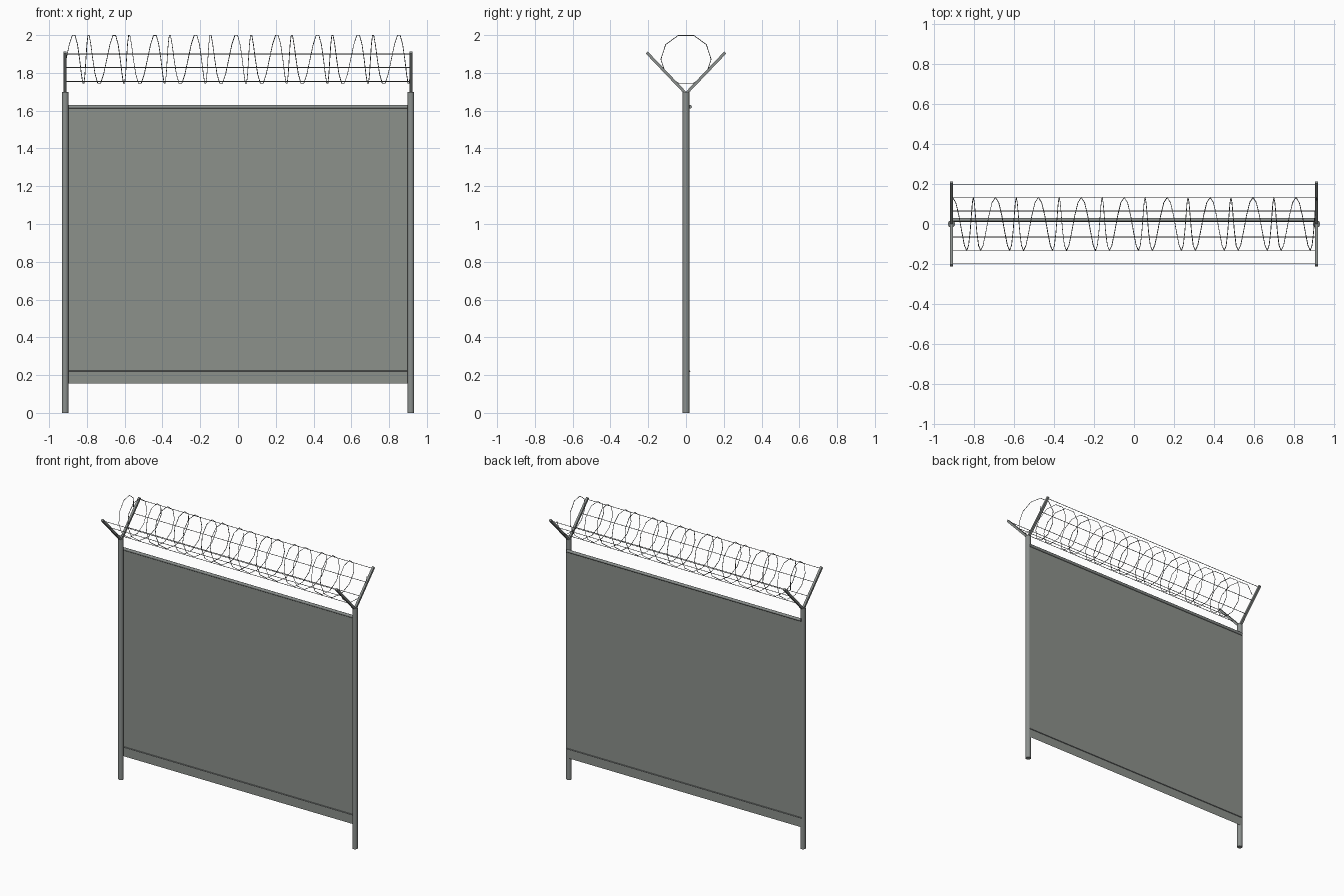
import bpy, math
from mathutils import Vector

if "Cube" in bpy.data.objects:
    bpy.data.objects.remove(bpy.data.objects["Cube"])


def material(name, rgb):
    m = bpy.data.materials.new(name)
    m.diffuse_color = (*rgb, 1)
    m.use_nodes = True
    m.node_tree.nodes["Principled BSDF"].inputs["Base Color"].default_value = m.diffuse_color
    return m


GALV = material("galvanised_grey", (0.26, 0.28, 0.27))
MESH = material("mesh_grey", (0.265, 0.285, 0.26))
WIRE = material("dark_wire", (0.20, 0.21, 0.21))


def finish(name, mat, smooth=True):
    ob = bpy.context.object
    ob.name = name
    ob.data.materials.append(mat)
    if smooth:
        bpy.ops.object.shade_smooth_by_angle(angle=math.radians(40))
    return ob


def rod(name, a, b, r, sides, mat):
    """Cylinder between two points."""
    a, b = Vector(a), Vector(b)
    d = b - a
    bpy.ops.mesh.primitive_cylinder_add(vertices=sides, radius=r, depth=d.length,
                                        location=(a + b) / 2)
    bpy.context.object.rotation_euler = d.to_track_quat('Z', 'Y').to_euler()
    return finish(name, mat)


X = 0.915       # post positions
PY = 0.019      # mesh hangs on the back of the posts

for sx, side in ((-1, "left"), (1, "right")):
    # Posts
    rod(f"post_{side}", (sx * X, 0, 0), (sx * X, 0, 1.70), 0.018, 16, GALV)
    # V-shaped arms on each post
    for sy, face in ((-1, "front"), (1, "back")):
        a, b = Vector((sx * X, 0, 1.69)), Vector((sx * X, sy * 0.208, 1.908))
        d = b - a
        bpy.ops.mesh.primitive_cube_add(size=1, location=(a + b) / 2)
        ob = bpy.context.object
        ob.scale = (0.015, 0.015, d.length)
        ob.rotation_euler = (math.atan2(-d.y, d.z), 0, 0)
        finish(f"arm_{side}_{face}", GALV, False)

# Mesh panel
bpy.ops.mesh.primitive_plane_add(size=1, location=(0, PY, 0.8925),
                                 rotation=(math.pi / 2, 0, 0))
bpy.context.object.scale = (2 * X, 1.475, 1)
finish("mesh_panel", MESH, False)

# Top rail and bottom tension wire
rod("top_rail", (-X, 0.021, 1.62), (X, 0.021, 1.62), 0.010, 12, GALV)
rod("tension_wire", (-X, PY, 0.22), (X, PY, 0.22), 0.004, 8, WIRE)

# Straight wires strung between the arms
for sy, face in ((-1, "front"), (1, "back")):
    for i, (y, z) in enumerate(((0.065, 1.755), (0.132, 1.828), (0.200, 1.900))):
        rod(f"strand_{face}_{i + 1}", (-X, sy * y, z), (X, sy * y, z), 0.002, 6, WIRE)

# Coil: ten segments per turn, loops gathered in pairs
curve = bpy.data.curves.new("wire_coil", 'CURVE')
curve.dimensions = '3D'
curve.bevel_depth = 0.002
curve.bevel_resolution = 0
pts = []
for i in range(171):
    k = -1 + 0.4 * i                      # quarter turns
    ang = math.pi / 2 * (k + 1)
    x = -0.8844 + 0.0269 * k + 0.019 * math.sin(math.pi / 4 * (k - 6.9))
    pts.append((x, 0.133 * math.cos(ang), 1.872 + 0.133 * math.sin(ang)))
sp = curve.splines.new('POLY')
sp.points.add(len(pts) - 1)
for p, co in zip(sp.points, pts):
    p.co = (*co, 1)
coil = bpy.data.objects.new("wire_coil", curve)
bpy.context.collection.objects.link(coil)
curve.materials.append(WIRE)
